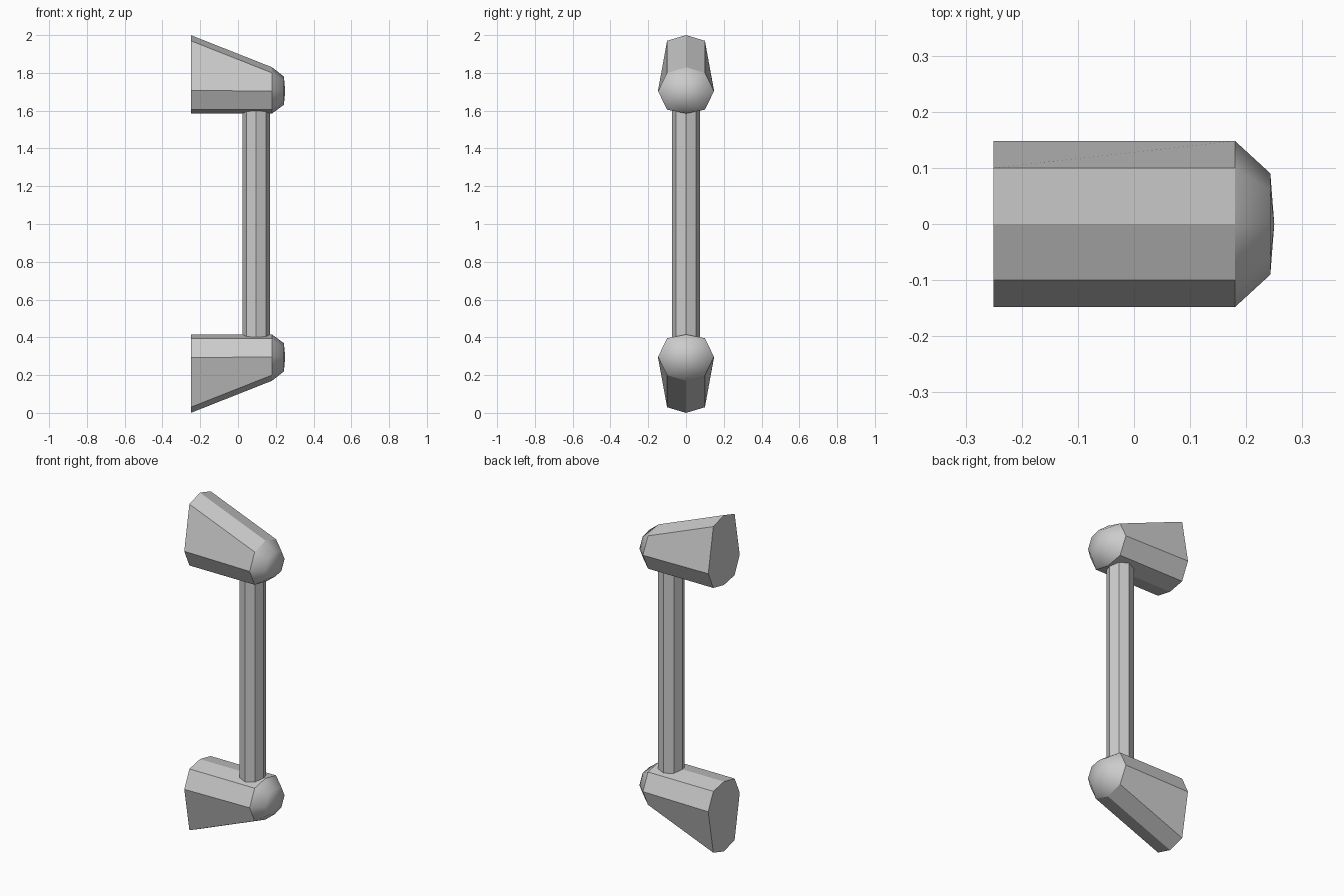
import bpy, bmesh, math

if "Cube" in bpy.data.objects:
    bpy.data.objects.remove(bpy.data.objects["Cube"])

# right half of each cross-section as (y, z), top to bottom
BACK = [(0, 2.0), (0.1, 1.97), (0.148, 1.708), (0.1, 1.605), (0, 1.585)]
NOSE = [(0, 1.83), (0.1, 1.80), (0.148, 1.703), (0.1, 1.605), (0, 1.585)]
NOSE_Z = 1.703


def full(half):
    return half + [(-y, z) for y, z in half[-2:0:-1]]


def add_object(name, bm):
    bmesh.ops.recalc_face_normals(bm, faces=bm.faces[:])
    mesh = bpy.data.meshes.new(name)
    bm.to_mesh(mesh)
    bm.free()
    obj = bpy.data.objects.new(name, mesh)
    bpy.context.collection.objects.link(obj)
    return obj


def bracket(name, flip):
    bm = bmesh.new()

    def ring(x, half, scale=1.0):
        pts = [(y * scale, NOSE_Z + (z - NOSE_Z) * scale) for y, z in full(half)]
        return [bm.verts.new((x, y, 2 - z if flip else z)) for y, z in pts]

    # tapered octagonal body, then a smooth domed nose
    rings = [ring(-0.25, BACK), ring(0.18, NOSE), ring(0.243, NOSE, 0.61)]
    tip = bm.verts.new((0.25, 0, 2 - NOSE_Z if flip else NOSE_Z))
    bm.faces.new(rings[0])
    for i in range(8):
        j = (i + 1) % 8
        for k in range(2):
            f = bm.faces.new((rings[k][i], rings[k][j], rings[k + 1][j], rings[k + 1][i]))
            f.smooth = k == 1
        bm.faces.new((rings[2][i], rings[2][j], tip)).smooth = True
    return add_object(name, bm)


bracket("upper_bracket", False)
bracket("lower_bracket", True)

# octagonal grip bar between the brackets
bpy.ops.mesh.primitive_cylinder_add(vertices=8, radius=0.073, depth=1.2,
                                    location=(0.096, 0, 1.0))
bpy.context.object.name = "grip_bar"
